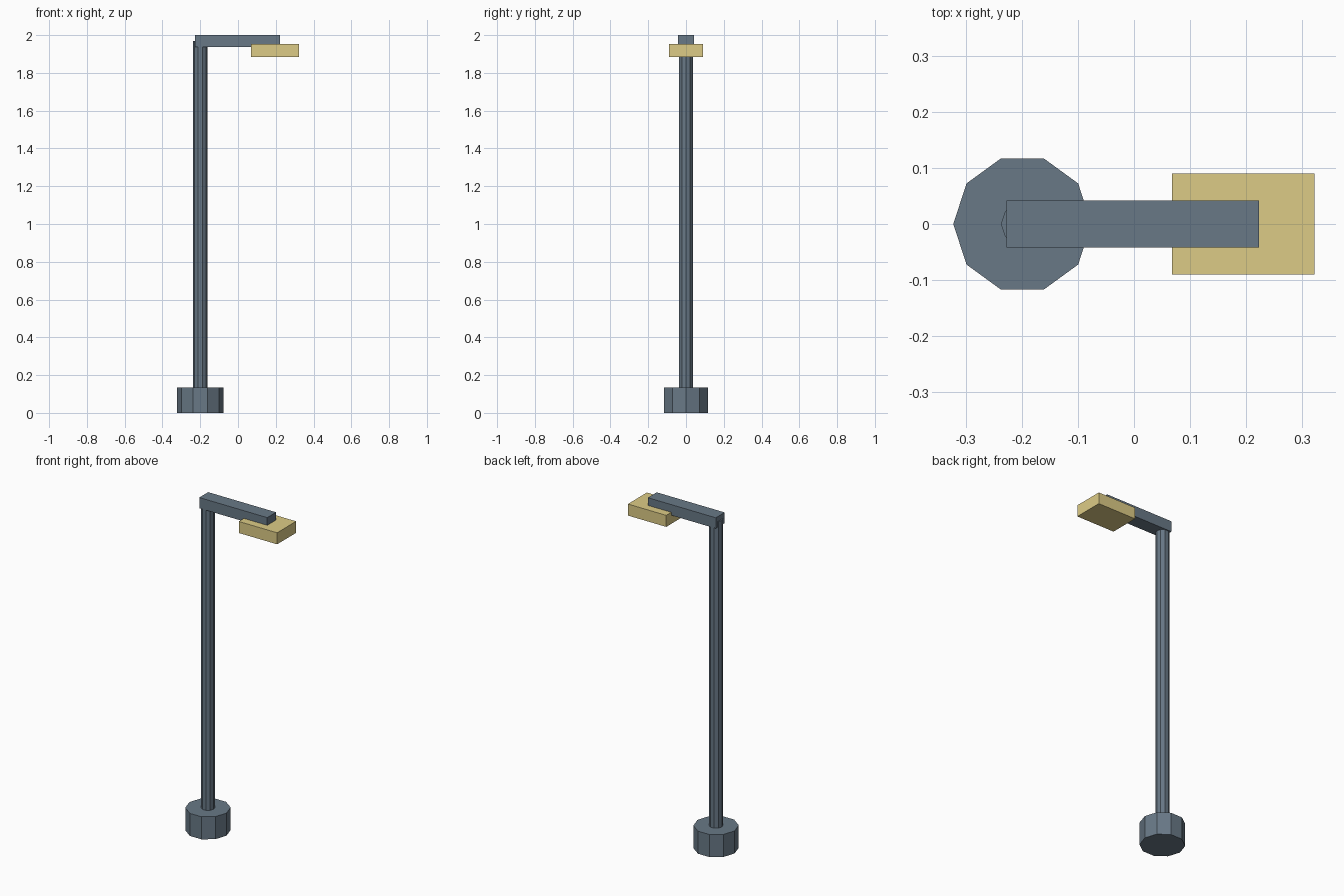
import bpy

if "Cube" in bpy.data.objects:
    bpy.data.objects.remove(bpy.data.objects["Cube"])


def material(name, color):
    mat = bpy.data.materials.new(name)
    mat.diffuse_color = (*color, 1.0)
    mat.use_nodes = True
    mat.node_tree.nodes["Principled BSDF"].inputs["Base Color"].default_value = mat.diffuse_color
    return mat


def finish(name, mat):
    obj = bpy.context.object
    obj.name = obj.data.name = name
    obj.data.materials.append(mat)
    return obj


def prism(name, x, radius, z0, z1, mat, sides=10):
    # Turned so that a corner points along x
    bpy.ops.mesh.primitive_cylinder_add(
        vertices=sides, radius=radius, depth=z1 - z0,
        location=(x, 0, (z0 + z1) / 2), rotation=(0, 0, 1.5707963))
    bpy.ops.object.transform_apply(location=False, rotation=True, scale=False)
    return finish(name, mat)


def box(name, x0, x1, half_y, z0, z1, mat):
    bpy.ops.mesh.primitive_cube_add(size=1, location=((x0 + x1) / 2, 0, (z0 + z1) / 2))
    bpy.context.object.scale = (x1 - x0, 2 * half_y, z1 - z0)
    bpy.ops.object.transform_apply(location=False, rotation=False, scale=True)
    return finish(name, mat)


metal = material("slate_metal", (0.14, 0.19, 0.24))
glow = material("lamp_yellow", (0.72, 0.60, 0.24))

# Footing and pole
prism("base", -0.199, 0.123, 0.0, 0.135, metal)
prism("pole", -0.199, 0.038, 0.0, 1.97, metal)

# Overhanging arm and lamp head
box("arm", -0.227, 0.223, 0.042, 1.936, 2.0, metal)
box("lamp_head", 0.068, 0.322, 0.09, 1.885, 1.954, glow)
